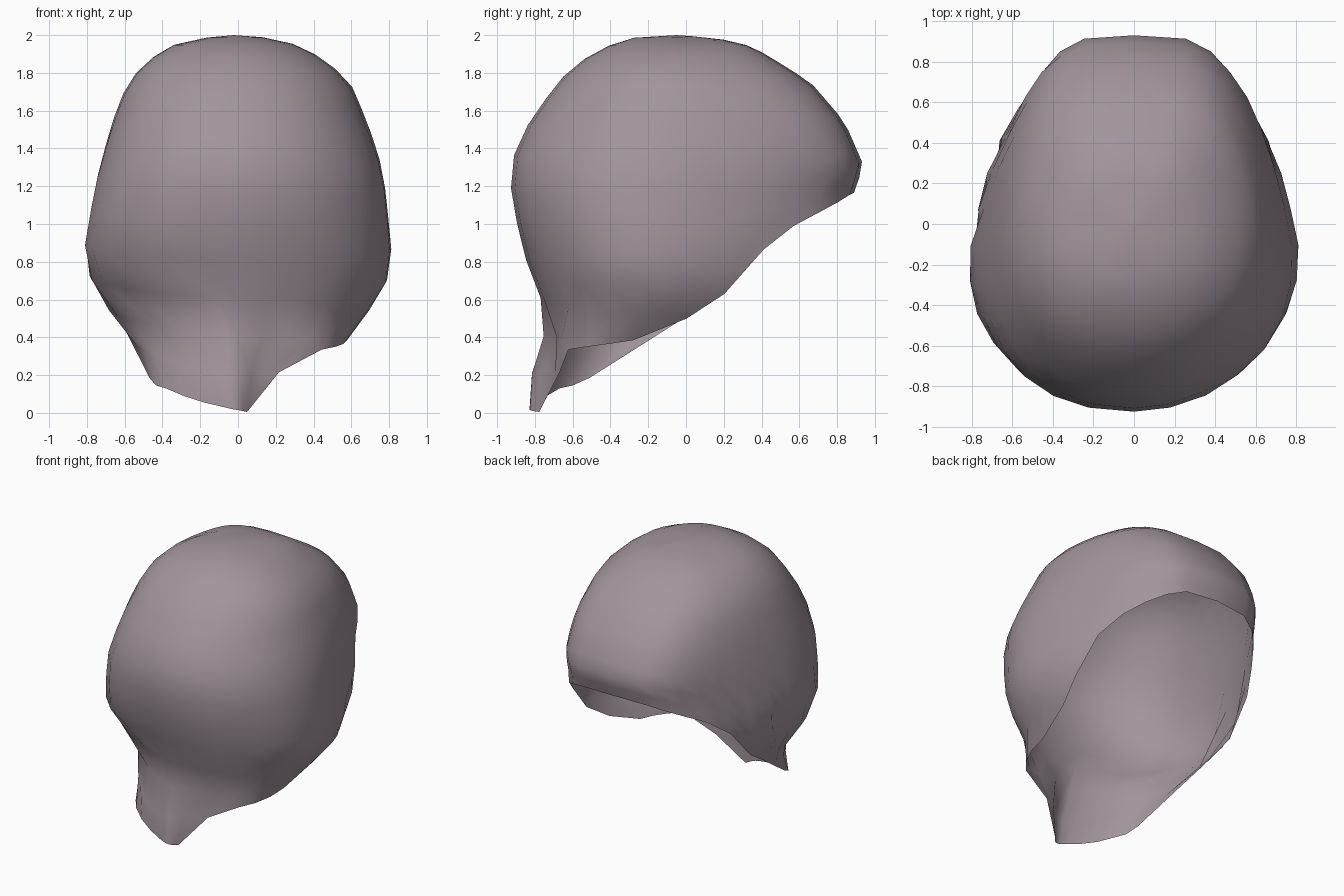
import bpy, bmesh, math

if "Cube" in bpy.data.objects:
    bpy.data.objects.remove(bpy.data.objects["Cube"])

COLUMNS, ROWS = 30, 14

# Horizontal sections: height, front y, back y, half width on -x, half width on +x
SECTIONS = [
    (0.0, -.84, -.3, .28, .1), (.1, -.84, -.2, .42, .19),
    (.2, -.83, -.1, .47, .3), (.33, -.79, .2, .51, .53),
    (.5, -.73, .6, .64, .65), (.65, -.785, .74, .76, .77),
    (.87, -.87, .84, .8, .8), (1.17, -.925, .89, .75, .77),
    (1.31, -.935, .94, .72, .75), (1.54, -.83, .84, .66, .68),
    (1.75, -.68, .66, .58, .59), (1.85, -.58, .5, .49, .48),
    (1.94, -.42, .35, .37, .34), (1.985, -.29, .16, .19, .17),
    (2.0, -.05, -.05, 0, 0),
]
# Open lower rim: height along y on each side, and height along x at the front
RIM_RIGHT = [(-.68, .33), (-.25, .39), (0, .5), (.23, .65), (.39, .85), (.58, 1.0), (.77, 1.1), (.89, 1.17)]
RIM_LEFT = [(-.71, .1), (-.48, .2), (-.27, .31), (-.05, .48)] + RIM_RIGHT[3:]
RIM_FRONT = [(-.46, .2), (-.27, .08), (-.06, .03), (.07, 0), (.24, .2), (.4, .33)]


def lookup(table, key):
    """Straight-line reading of a sorted table, clamped at its ends."""
    if key <= table[0][0]:
        return table[0][1:]
    for a, b in zip(table, table[1:]):
        if key <= b[0]:
            t = (key - a[0]) / (b[0] - a[0])
            return [p + (q - p) * t for p, q in zip(a[1:], b[1:])]
    return table[-1][1:]


def ramp(z, start, end):
    return max(0, min(1, (z - start) / (end - start)))


def surface(angle, z):
    """Point on the section at height z: round in front, tapered and blunt behind."""
    front, back, left, right = lookup(SECTIONS, z)
    c, s = math.cos(angle), math.sin(angle)
    half = right if c > 0 else left
    if s > 0:
        power = .56
    elif c > 0:
        power = 1.05
    else:
        power = .88 + .7 * ramp(z, .8, .5)
    taper = .2 - .08 * ramp(z, 1.2, 1.6)
    x = math.copysign(half * abs(c) ** power * (1 - taper * s), c)
    y = (front + back) / 2 + (back - front) / 2 * s
    # Fold beside the crest of the front flap
    if s < 0:
        y += .11 * ramp(z, .55, .35) * math.exp(-((x - .16) / .11) ** 2)
    return x, y, z


def rim_height(angle):
    """Walk down a column until it meets the rim."""
    z = 1.9
    while z > 0:
        x, y, _ = surface(angle, z)
        if y < -.67:
            limit = lookup(RIM_FRONT, x)[0]
        else:
            limit = lookup(RIM_RIGHT if x > 0 else RIM_LEFT, y)[0]
        if z <= limit:
            return z
        z -= .005
    return 0.0


# Domed open shell: columns running from the crown to the rim
bm = bmesh.new()
crown = bm.verts.new((-.02, -.05, 2))
columns = []
for i in range(COLUMNS):
    angle = 2 * math.pi * i / COLUMNS - math.pi / 2
    rim = rim_height(angle)
    column = []
    for j in range(1, ROWS + 1):
        drop = (1 - math.cos(.62 * math.pi * j / ROWS)) / (1 - math.cos(.62 * math.pi))
        column.append(bm.verts.new(surface(angle, 2 - (2 - rim) * drop)))
    columns.append(column)
for i, a in enumerate(columns):
    b = columns[(i + 1) % COLUMNS]
    bm.faces.new((crown, a[0], b[0]))
    for j in range(ROWS - 1):
        bm.faces.new((a[j], a[j + 1], b[j + 1], b[j]))
for face in bm.faces:
    face.smooth = True

mesh = bpy.data.meshes.new("head_shell")
bm.to_mesh(mesh)
bm.free()
shell = bpy.data.objects.new("head_shell", mesh)
bpy.context.collection.objects.link(shell)

# Single dusty mauve colour
colour = (.36, .30, .335, 1)
material = bpy.data.materials.new("dusty_mauve")
material.use_nodes = True
material.diffuse_color = colour
material.node_tree.nodes["Principled BSDF"].inputs["Base Color"].default_value = colour
mesh.materials.append(material)
